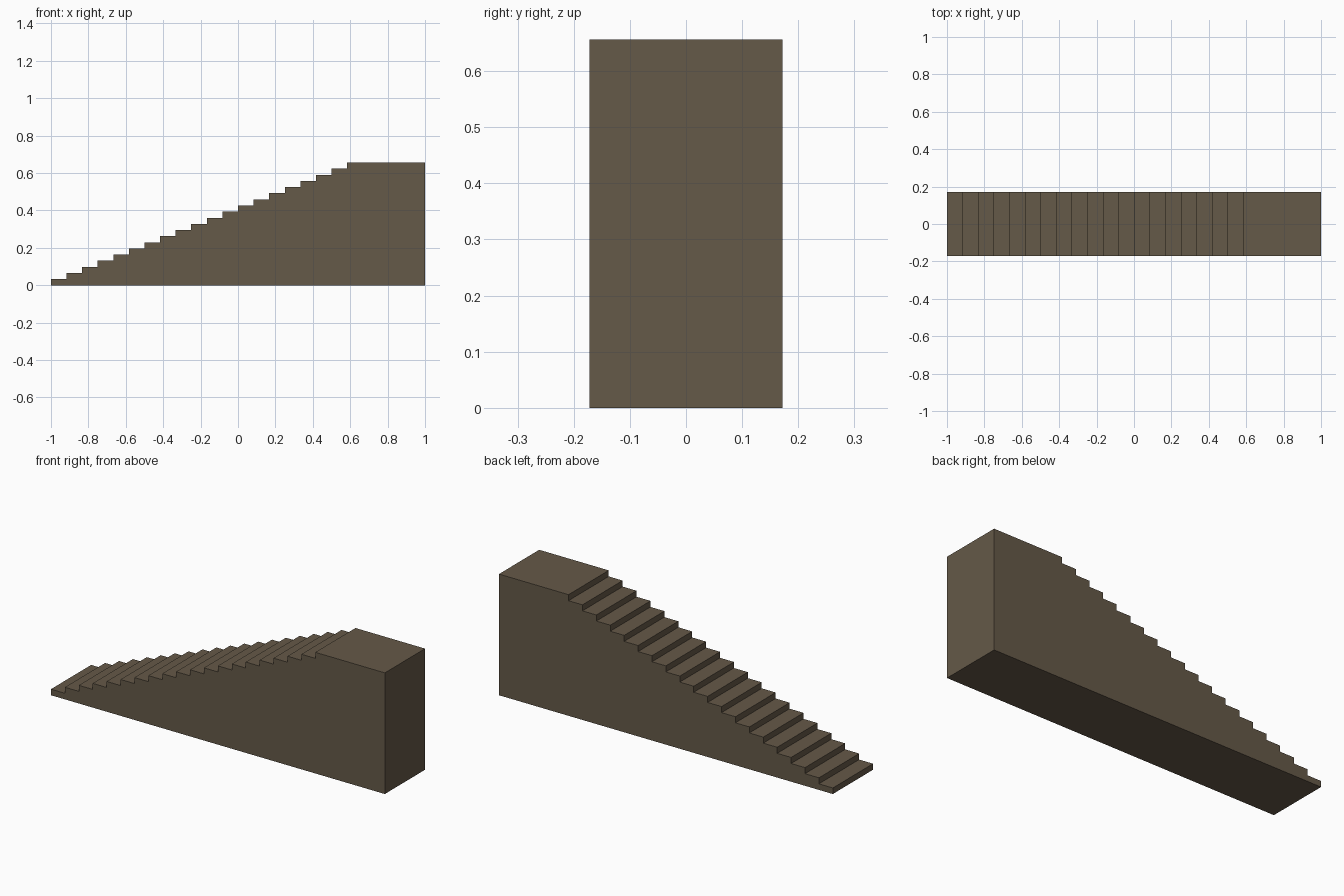
import bpy, bmesh

if "Cube" in bpy.data.objects:
    bpy.data.objects.remove(bpy.data.objects["Cube"])

STEPS = 20                 # risers, the last one reaching the landing
TREAD = 2.0 / 24           # the landing is five treads deep
HEIGHT = 0.656
RISE = HEIGHT / STEPS
HALF_WIDTH = 0.172

# Stepped side profile: base, back wall, landing, then steps
profile = [(1.0, 0.0), (1.0, HEIGHT)]
for i in reversed(range(STEPS)):
    x = -1.0 + i * TREAD
    profile += [(x, (i + 1) * RISE), (x, i * RISE)]

# Extrude the profile across the width
bm = bmesh.new()
side = bm.faces.new([bm.verts.new((x, -HALF_WIDTH, z)) for x, z in profile])
result = bmesh.ops.extrude_face_region(bm, geom=[side], use_keep_orig=True)
verts = [v for v in result["geom"] if isinstance(v, bmesh.types.BMVert)]
bmesh.ops.translate(bm, verts=verts, vec=(0, 2 * HALF_WIDTH, 0))
bmesh.ops.recalc_face_normals(bm, faces=bm.faces)

mesh = bpy.data.meshes.new("staircase")
bm.to_mesh(mesh)
bm.free()
stairs = bpy.data.objects.new("staircase", mesh)
bpy.context.collection.objects.link(stairs)

# Brown stone colour
stone = bpy.data.materials.new("brown_stone")
stone.diffuse_color = (0.130, 0.100, 0.065, 1.0)
stone.use_nodes = True
stone.node_tree.nodes["Principled BSDF"].inputs["Base Color"].default_value = stone.diffuse_color
mesh.materials.append(stone)
